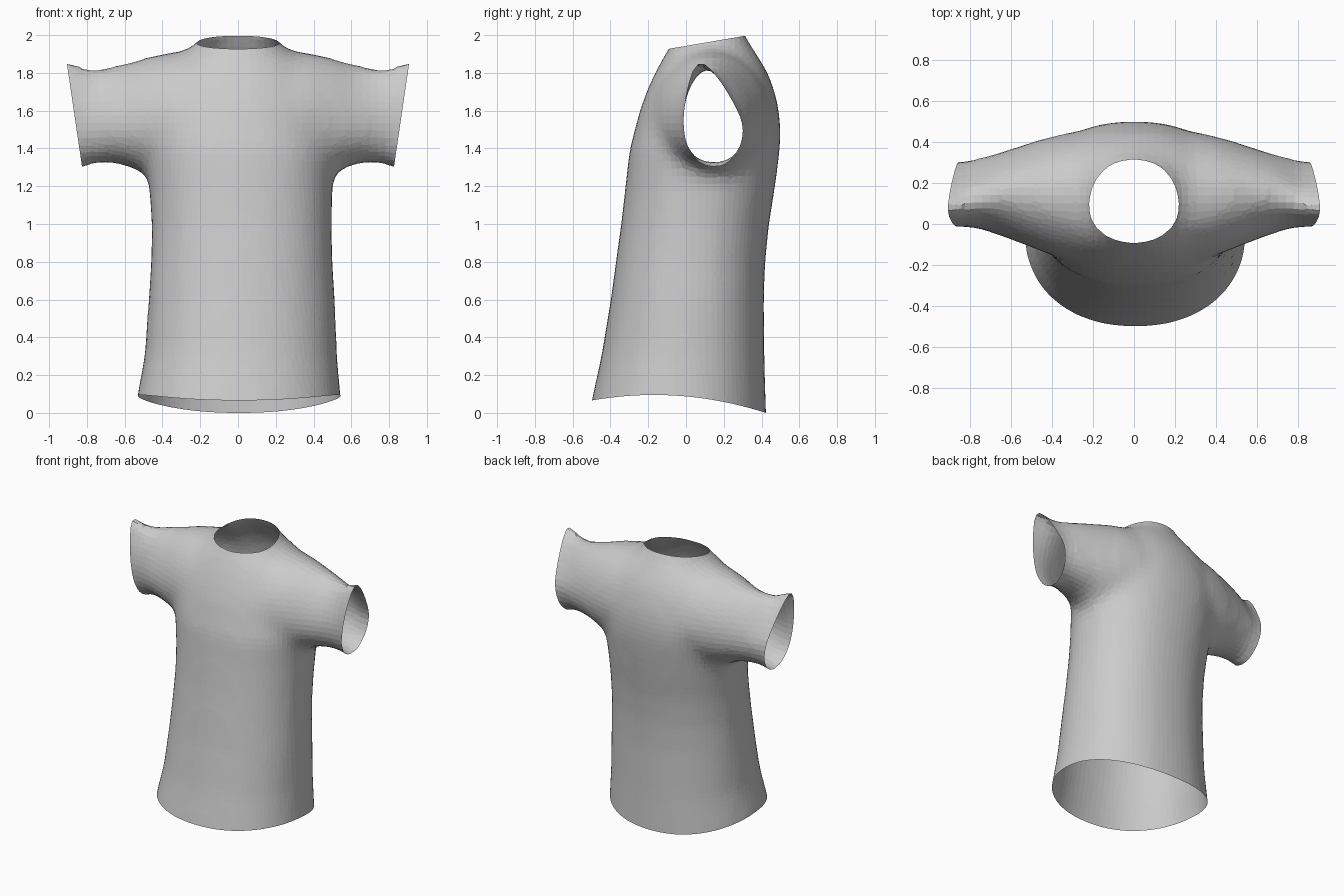
import bpy, bmesh, math
from mathutils import Vector

if "Cube" in bpy.data.objects:
    bpy.data.objects.remove(bpy.data.objects["Cube"], do_unlink=True)

SIDES = 40


def power(v, e):
    return math.copysign(abs(v) ** e, v)


def loft(bm, rings):
    """Skin a list of closed point rings and cap both ends."""
    loops = [[bm.verts.new(p) for p in ring] for ring in rings]
    for a, b in zip(loops, loops[1:]):
        for i in range(SIDES):
            j = (i + 1) % SIDES
            bm.faces.new((a[i], a[j], b[j], b[i]))
    bm.faces.new(loops[0])
    bm.faces.new(loops[-1])


def torso_ring(z, half, front, back, cx):
    ring = []
    for i in range(SIDES):
        t = math.tau * i / SIDES
        x = cx + half * power(math.cos(t), 0.92)
        y = (front + back) / 2 + (back - front) / 2 * power(math.sin(t), 0.92)
        ring.append(Vector((x, y, z)))
    return ring


def sleeve_ring(side, x, front, back, low, mid, top, peak, n):
    """Teardrop section: round below, narrowing towards a peak on top."""
    ring = []
    cy, hy = (front + back) / 2, (back - front) / 2
    for i in range(SIDES):
        t = math.tau * i / SIDES
        c, s = math.cos(t), math.sin(t)
        if s > 0:
            c, s = power(c, 2 / n), power(s, 2 / n)
            y, z = cy + hy * c + (peak - cy) * s, mid + (top - mid) * s
        else:
            y, z = cy + hy * c, mid + (mid - low) * s
        ring.append(Vector((side * x, y, z)))
    return ring


# Torso: height, half width, front, back, centre x
TORSO = [
    (-0.2, 0.57, -0.56, 0.44, 0.005), (0.08, 0.54, -0.50, 0.425, 0.005),
    (0.3, 0.51, -0.45, 0.417, 0.015), (0.6, 0.495, -0.40, 0.413, 0.02),
    (0.8, 0.482, -0.373, 0.42, 0.02), (1.0, 0.478, -0.345, 0.44, 0.02),
    (1.2, 0.487, -0.322, 0.472, 0.015), (1.4, 0.51, -0.30, 0.498, 0.01),
    (1.5, 0.51, -0.273, 0.503, 0), (1.6, 0.50, -0.247, 0.494, 0),
    (1.7, 0.47, -0.212, 0.473, 0), (1.8, 0.42, -0.167, 0.437, 0),
    (1.88, 0.34, -0.125, 0.39, 0), (1.93, 0.26, -0.092, 0.357, 0),
    (1.97, 0.205, -0.075, 0.332, 0), (2.15, 0.13, 0.0, 0.25, 0),
]
# Sleeve: x, front, back, low, mid, top, peak y, roundness
SLEEVE = [
    (0.12, -0.20, 0.43, 1.30, 1.55, 1.95, 0.14, 1.9),
    (0.3, -0.19, 0.45, 1.27, 1.55, 1.925, 0.14, 1.9),
    (0.4, -0.155, 0.43, 1.26, 1.55, 1.91, 0.14, 1.9),
    (0.5, -0.115, 0.40, 1.275, 1.54, 1.887, 0.14, 1.85),
    (0.6, -0.08, 0.367, 1.315, 1.53, 1.857, 0.15, 1.75),
    (0.7, -0.042, 0.338, 1.33, 1.53, 1.842, 0.14, 1.6),
    (0.8, -0.012, 0.31, 1.318, 1.53, 1.845, 0.10, 1.4),
    (0.84, -0.015, 0.307, 1.285, 1.52, 1.855, 0.08, 1.35),
    (0.92, -0.012, 0.305, 1.28, 1.52, 1.89, 0.07, 1.35),
    (1.02, -0.012, 0.305, 1.28, 1.52, 1.92, 0.06, 1.35),
]

bm = bmesh.new()
loft(bm, [torso_ring(*r) for r in TORSO])
for side in (-1, 1):
    loft(bm, [sleeve_ring(side, *r) for r in SLEEVE])
bmesh.ops.recalc_face_normals(bm, faces=bm.faces[:])
mesh = bpy.data.meshes.new("shirt")
bm.to_mesh(mesh)
bm.free()
shirt = bpy.data.objects.new("shirt", mesh)
bpy.context.collection.objects.link(shirt)

# Fuse the torso and sleeves into one skin
remesh = shirt.modifiers.new("fuse", "REMESH")
remesh.mode = "VOXEL"
remesh.voxel_size = 0.04
graph = bpy.context.evaluated_depsgraph_get()
fused = bpy.data.meshes.new_from_object(shirt.evaluated_get(graph))
shirt.modifiers.clear()

bm = bmesh.new()
bm.from_mesh(fused)
for _ in range(5):
    bmesh.ops.smooth_vert(bm, verts=bm.verts[:], factor=0.5,
                          use_axis_x=True, use_axis_y=True, use_axis_z=True)


def cut_open(point, normal):
    geom = bm.verts[:] + bm.edges[:] + bm.faces[:]
    bmesh.ops.bisect_plane(bm, geom=geom, dist=0.0001, plane_co=point,
                           plane_no=Vector(normal).normalized(),
                           clear_outer=True)


# Open the hem, neck and both cuffs
HEM = 0.08
cut_open((0, 0, HEM), (0, 0, -1))
cut_open((0, 0.1, 1.965), (0, -0.17, 1))
for side in (-1, 1):
    cut_open((side * 0.823, 0, 1.29), (side, 0, -0.147))

# Curve the hem so it dips at the back
for v in bm.verts:
    fade = min(1, max(0, (0.6 - v.co.z) / (0.6 - HEM)))
    v.co.z += fade * (0.1 - 0.27 * (v.co.y + 0.17) ** 2 - HEM)

# Weld slivers left along the openings
bmesh.ops.remove_doubles(bm, verts=bm.verts[:], dist=0.004)
bmesh.ops.recalc_face_normals(bm, faces=bm.faces[:])
low = min(v.co.z for v in bm.verts)
for v in bm.verts:
    v.co.z -= low
for f in bm.faces:
    f.smooth = False
bm.to_mesh(mesh)
bm.free()
bpy.data.meshes.remove(fused)

# Plain cloth colour
cloth = bpy.data.materials.new("light_grey_cloth")
cloth.use_nodes = True
colour = (0.6, 0.6, 0.6, 1)
cloth.diffuse_color = colour
cloth.node_tree.nodes["Principled BSDF"].inputs["Base Color"].default_value = colour
mesh.materials.clear()
mesh.materials.append(cloth)
